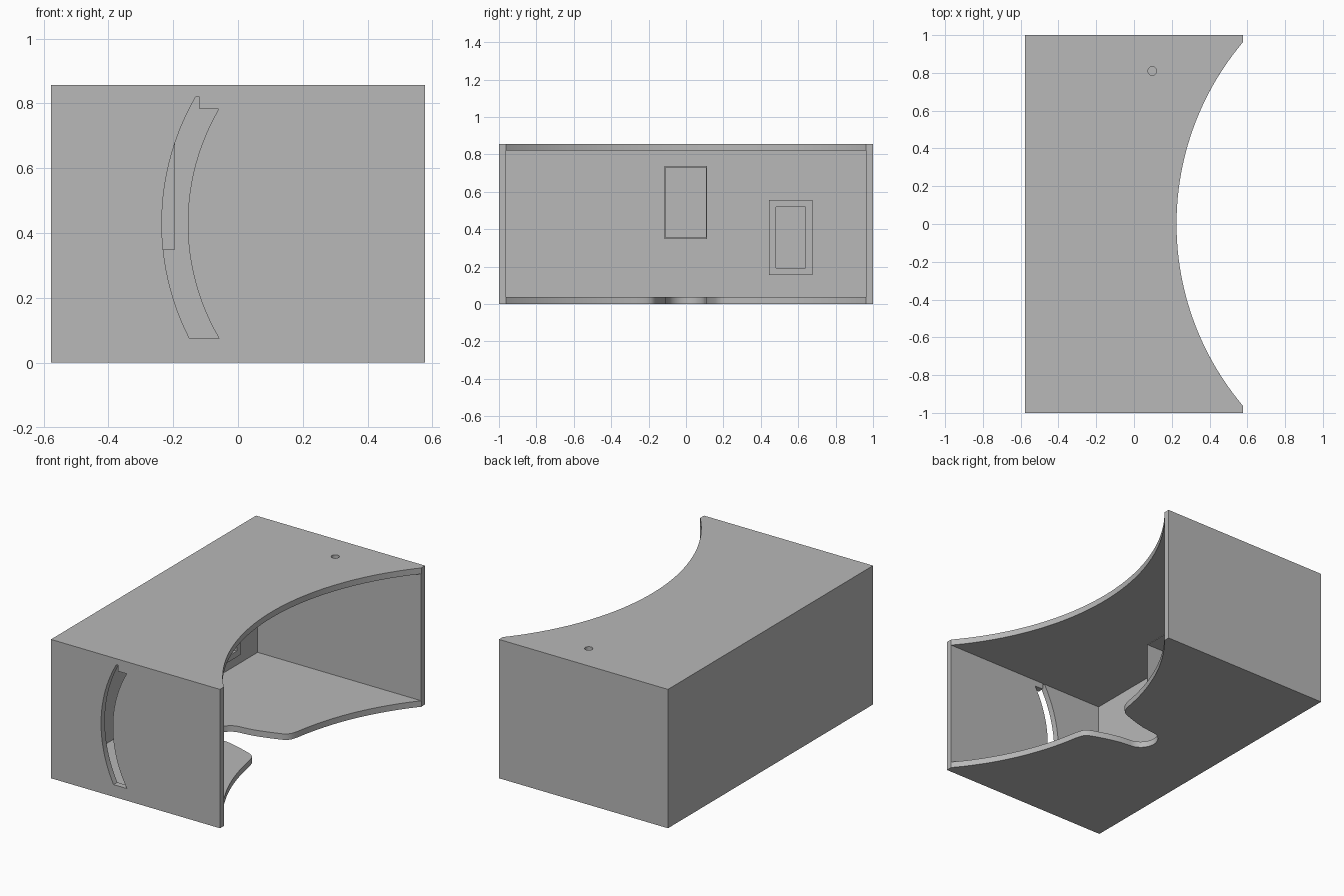
import bpy, bmesh, math
from mathutils import Matrix, Vector

cube = bpy.data.objects.get("Cube")
if cube:
    bpy.data.objects.remove(cube, do_unlink=True)

HX, HY, H, T = 0.577, 1.0, 0.857, 0.037   # half width, half length, height, wall

grey = bpy.data.materials.new("matte_grey")
grey.use_nodes = True
colour = (0.48, 0.48, 0.48, 1)
grey.diffuse_color = colour
bsdf = next(n for n in grey.node_tree.nodes if n.type == 'BSDF_PRINCIPLED')
bsdf.inputs["Base Color"].default_value = colour

# Orientation of a flat outline: lying, facing the front, facing the side
FLAT = Matrix.Identity(4)
FRONT = Matrix.Rotation(math.pi / 2, 4, 'X')
SIDE = Matrix(((0, 0, 1, 0), (1, 0, 0, 0), (0, 1, 0, 0), (0, 0, 0, 1)))


def rect(x0, x1, y0, y1):
    return [(x0, y0), (x1, y0), (x1, y1), (x0, y1)]


def arc(cx, cy, r, a0, a1, n):
    angles = [a0 + (a1 - a0) * i / n for i in range(n + 1)]
    return [(cx + r * math.cos(a), cy + r * math.sin(a)) for a in angles]


def panel(name, outlines, thickness, orient, centre):
    """Extrude an outline, with any further outlines cut as holes."""
    cu = bpy.data.curves.new(name, 'CURVE')
    cu.dimensions, cu.fill_mode, cu.extrude = '2D', 'BOTH', thickness / 2
    for pts in outlines:
        sp = cu.splines.new('POLY')
        sp.points.add(len(pts) - 1)
        for p, (u, v) in zip(sp.points, pts):
            p.co = (u, v, 0, 1)
        sp.use_cyclic_u = True
    tmp = bpy.data.objects.new(name + "_outline", cu)
    bpy.context.collection.objects.link(tmp)
    bpy.context.view_layer.update()
    dg = bpy.context.evaluated_depsgraph_get()
    me = bpy.data.meshes.new_from_object(tmp.evaluated_get(dg))
    bpy.data.objects.remove(tmp, do_unlink=True)
    bpy.data.curves.remove(cu)
    bm = bmesh.new()
    bm.from_mesh(me)
    bmesh.ops.remove_doubles(bm, verts=bm.verts, dist=1e-5)
    bmesh.ops.transform(bm, matrix=Matrix.Translation(Vector(centre)) @ orient, verts=bm.verts)
    bmesh.ops.recalc_face_normals(bm, faces=bm.faces)
    bm.to_mesh(me)
    bm.free()
    me.name = name
    me.materials.clear()
    me.materials.append(grey)
    ob = bpy.data.objects.new(name, me)
    bpy.context.collection.objects.link(ob)
    bpy.ops.object.select_all(action='DESELECT')
    ob.select_set(True)
    bpy.context.view_layer.objects.active = ob
    bpy.ops.object.shade_smooth_by_angle(angle=math.radians(30))
    return ob


# Large concave bite shared by the top and bottom plates
R, DEPTH = 1.493, 0.225
IN = HY - T
end = math.asin(IN / R)
back_corners = [(-HX, IN), (-HX, -IN)]


def bite(a0, a1, n):
    return arc(DEPTH + R, 0, R, math.pi - a0, math.pi - a1, n)


# Top plate with a small round hole
panel("top_plate", [back_corners + bite(-end, end, 48),
                    arc(0.097, 0.81, 0.023, 0, 2 * math.pi, 24)[:-1]],
      T, FLAT, (0, 0, H - T / 2))

# Bottom plate with a rounded, flared notch in the middle of the bite
lip = math.asin(0.235 / R)
flare = [(0.236, 0.21), (0.228, 0.188), (0.212, 0.171), (0.19, 0.159),
         (0.15, 0.145), (0.09, 0.126), (0.02, 0.108)]
notch = ([(x, -y) for x, y in flare]
         + arc(-0.05, 0, 0.1, -math.pi / 2, -1.5 * math.pi, 24) + flare[::-1])
panel("bottom_plate", [back_corners + bite(-end, -lip, 20) + notch + bite(lip, end, 20)],
      T, FLAT, (0, 0, T / 2))

# Front wall with a curved stepped slot, and the plain rear wall
CX, CZ = 0.545, 0.43
outer = arc(CX, CZ, 0.78, math.pi + math.asin(0.355 / 0.78),
            math.pi - math.asin(0.39 / 0.78), 24)
inner = arc(CX, CZ, 0.70, math.pi - math.asin(0.353 / 0.70),
            math.pi + math.asin(0.355 / 0.70), 24)
slot = outer + [(-0.118, 0.82), (-0.118, 0.783)] + inner
wall = rect(-HX, HX, 0, H)
panel("front_wall", [wall, slot], T, FRONT, (0, -HY + T / 2, 0))
panel("rear_wall", [wall], T, FRONT, (0, HY - T / 2, 0))

# Closed long wall
panel("long_wall", [rect(-IN, IN, T, H - T)], T, SIDE, (-HX + T / 2, 0, 0))


# Open sleeves standing on the inside of the long wall
def sleeve(name, y0, y1, z0, z1, rim, tip):
    base = -HX + T
    panel(name, [rect(y0, y1, z0, z1), rect(y0 + rim, y1 - rim, z0 + rim, z1 - rim)],
          tip - base, SIDE, ((base + tip) / 2, 0, 0))


sleeve("deep_sleeve", -0.115, 0.112, 0.349, 0.737, 0.006, -0.195)
sleeve("shallow_sleeve", 0.443, 0.675, 0.155, 0.556, 0.037, -0.455)
